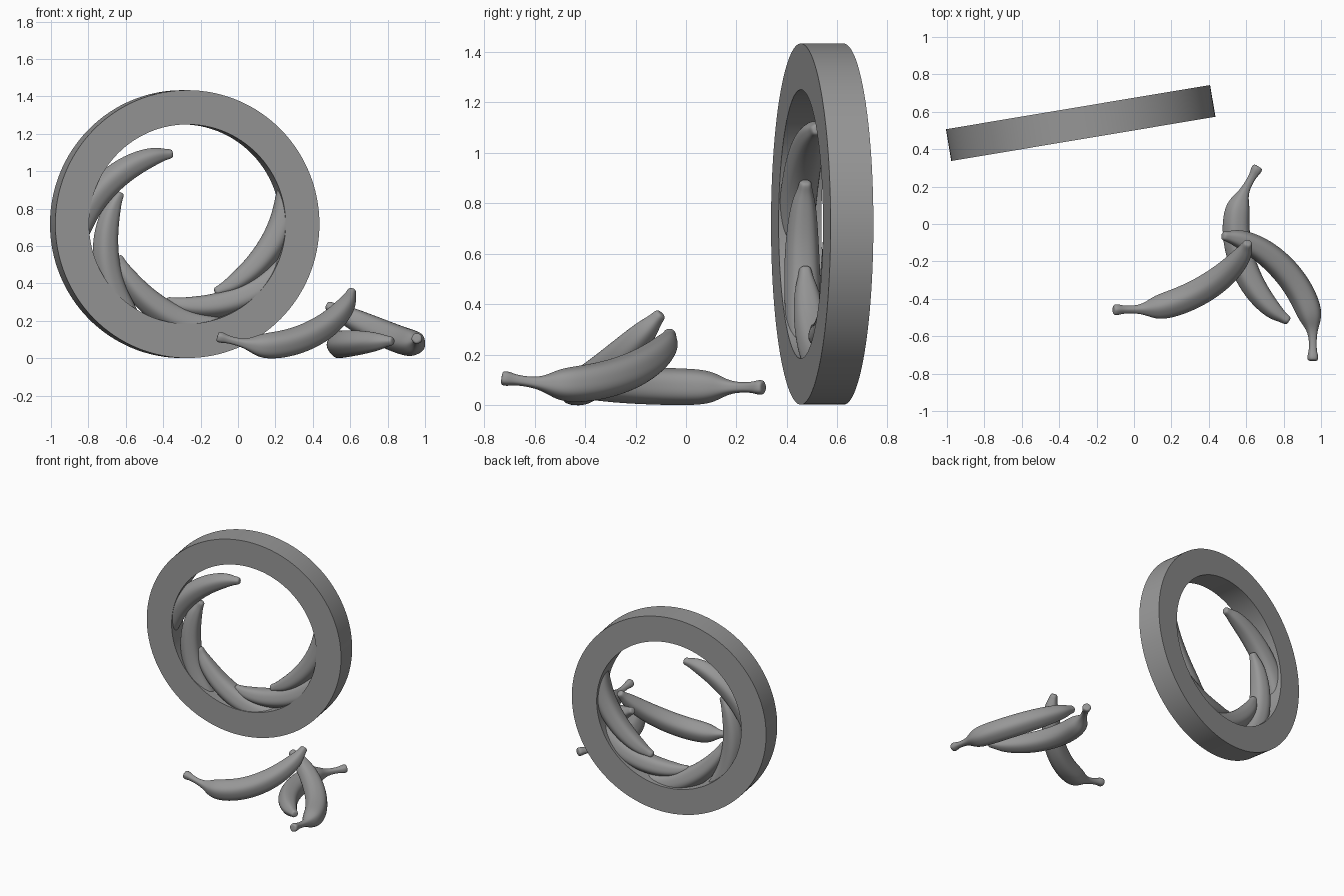
import bpy, bmesh
from math import cos, sin, pi, radians
from mathutils import Vector, Matrix

if "Cube" in bpy.data.objects:
    bpy.data.objects.remove(bpy.data.objects["Cube"])

# Dark grey for every part
grey = bpy.data.materials.new("dark_grey")
grey.diffuse_color = (0.31, 0.31, 0.31, 1)
grey.use_nodes = True
grey.node_tree.nodes["Principled BSDF"].inputs["Base Color"].default_value = grey.diffuse_color


def finish(name, bm):
    bmesh.ops.recalc_face_normals(bm, faces=bm.faces)
    me = bpy.data.meshes.new(name)
    bm.to_mesh(me)
    bm.free()
    me.materials.append(grey)
    return me


def add_object(name, me, matrix):
    ob = bpy.data.objects.new(name, me)
    bpy.context.collection.objects.link(ob)
    ob.matrix_world = matrix
    return ob


def loft(bm, loops, closed):
    n = len(loops[0])
    for i in range(len(loops) if closed else len(loops) - 1):
        a, b = loops[i], loops[(i + 1) % len(loops)]
        for j in range(n):
            k = (j + 1) % n
            bm.faces.new((a[j], a[k], b[k], b[j]))


# Upright ring, turned a little about z
RING_C, R_OUT, R_IN, HALF, TURN = Vector((-0.285, 0.540, 0.717)), 0.716, 0.533, 0.086, radians(9.5)
ring_matrix = Matrix.Translation(RING_C) @ Matrix.Rotation(TURN, 4, 'Z')
bm = bmesh.new()
N = 128
loops = []
for r, y in ((R_OUT, -HALF), (R_OUT, HALF), (R_IN, HALF), (R_IN, -HALF)):
    loops.append([bm.verts.new((r * cos(2 * pi * i / N), y, r * sin(2 * pi * i / N))) for i in range(N)])
loft(bm, loops, True)
ring = add_object("ring", finish("ring", bm), ring_matrix)
bpy.context.view_layer.objects.active = ring
ring.select_set(True)
bpy.ops.object.shade_smooth_by_angle(angle=radians(30))

# Banana: (along chord, bulge, radius), from stem end to blossom tip
SPINE = [(-0.008, -0.006, 0.014), (-0.006, -0.004, 0.029), (0.014, 0.012, 0.029), (0.035, 0.031, 0.020),
         (0.085, 0.075, 0.020), (0.125, 0.105, 0.032), (0.165, 0.132, 0.058), (0.215, 0.156, 0.070),
         (0.30, 0.178, 0.073), (0.39, 0.185, 0.073), (0.48, 0.179, 0.072), (0.57, 0.160, 0.069),
         (0.66, 0.128, 0.063), (0.74, 0.084, 0.053), (0.785, 0.050, 0.041), (0.812, 0.022, 0.028),
         (0.832, 0.002, 0.025), (0.837, -0.003, 0.014)]
LENGTH = 0.83
SIDES = 20
bm = bmesh.new()
loops = []
for i, (x, y, r) in enumerate(SPINE):
    p, q = SPINE[max(i - 1, 0)], SPINE[min(i + 1, len(SPINE) - 1)]
    t = Vector((q[0] - p[0], q[1] - p[1], 0)).normalized()
    side = Vector((-t.y, t.x, 0))
    loop = []
    for j in range(SIDES):
        a = 2 * pi * j / SIDES
        rr = r * 1.015 * (1 + 0.035 * cos(5 * a))   # five soft ridges
        loop.append(bm.verts.new(Vector((x, y, 0)) + side * rr * cos(a) + Vector((0, 0, rr * sin(a)))))
    loops.append(loop)
loft(bm, loops, False)
bm.faces.new(loops[0])
bm.faces.new(loops[-1])
for f in bm.faces:
    f.smooth = True
banana_mesh = finish("banana", bm)


def banana(name, stem, tip, bulge):
    """Place a banana by its two ends and a point it bends towards."""
    stem, tip, bulge = Vector(stem), Vector(tip), Vector(bulge)
    d = (tip - stem).normalized()
    b = bulge - stem
    b = (b - d * b.dot(d)).normalized()
    m = Matrix((d, b, d.cross(b))).transposed().to_4x4()
    m.translation = (stem + tip) / 2 - d * LENGTH / 2
    ob = add_object(name, banana_mesh, m)
    sub = ob.modifiers.new("smooth", 'SUBSURF')
    sub.levels = sub.render_levels = 2


# Loose pile of three on the floor
banana("floor_banana_left", (-0.105, -0.46, 0.112), (0.61, -0.10, 0.362), (0.2, -0.44, 0.052))
banana("floor_banana_right", (0.955, -0.72, 0.107), (0.48, -0.068, 0.283), (0.85, -0.25, 0.098))
banana("floor_banana_under", (0.66, 0.30, 0.07), (0.825, -0.515, 0.092), (0.545, 0.0, 0.072))

# Five bananas around the inside of the ring, stems sunk into it
CHORD = radians(131)
for i, (ang, r) in enumerate(((101, 0.38), (155, 0.385), (206, 0.40), (257, 0.42), (295, 0.396))):
    a = radians(ang)
    tip = Vector((r * cos(a), -0.008, r * sin(a)))
    c = a + CHORD
    stem = tip + LENGTH * Vector((cos(c), 0, sin(c)))
    out = (tip + stem) / 2 + Vector((sin(c), 0, -cos(c)))
    banana(f"ring_banana_{i + 1}", ring_matrix @ stem, ring_matrix @ tip, ring_matrix @ out)
